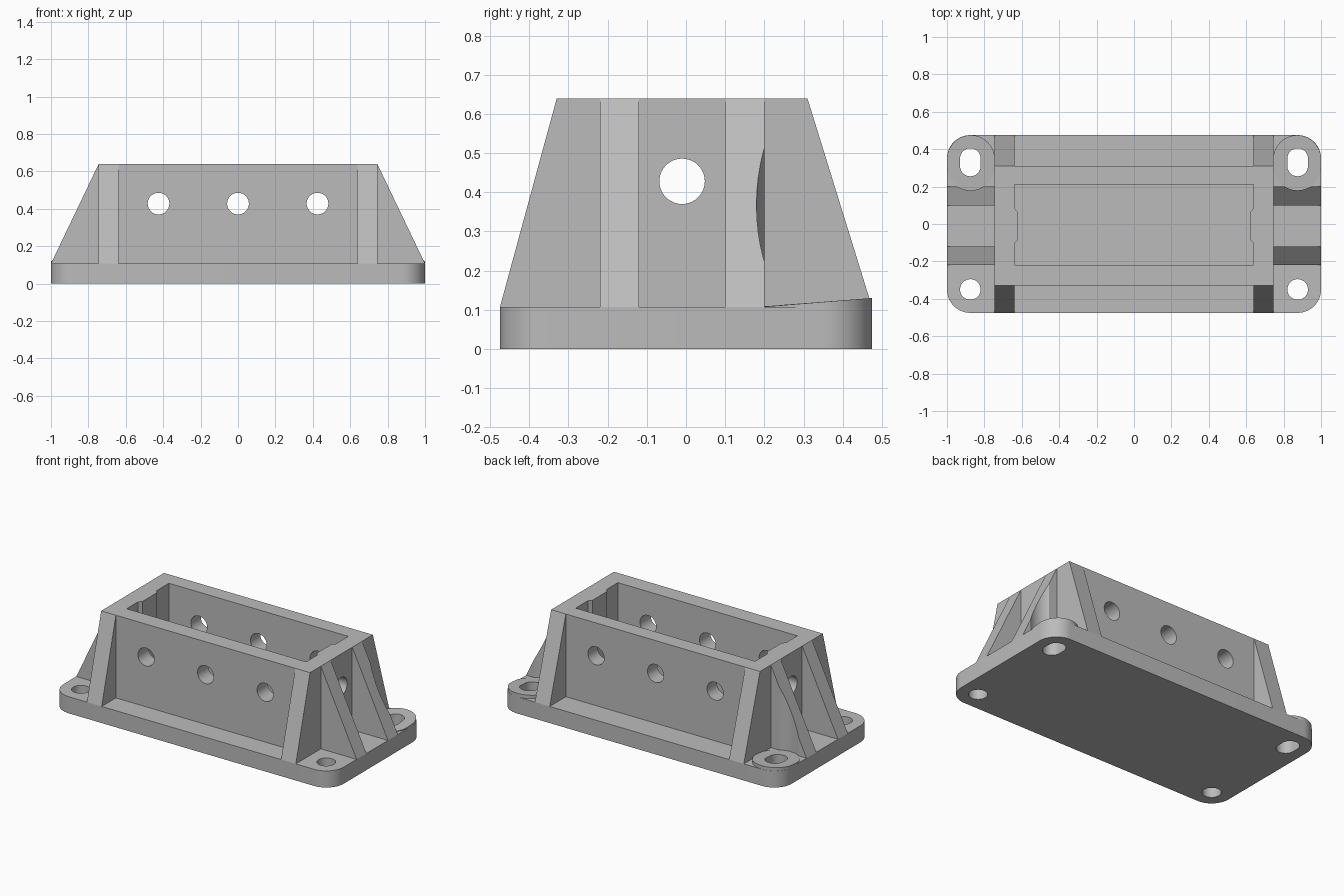
import bpy, bmesh, math
from mathutils import Vector

if "Cube" in bpy.data.objects:
    bpy.data.objects.remove(bpy.data.objects["Cube"], do_unlink=True)

grey = bpy.data.materials.new("matte grey")
grey.use_nodes = True
COLOUR = (0.5, 0.5, 0.5, 1)
grey.diffuse_color = COLOUR
grey.node_tree.nodes["Principled BSDF"].inputs["Base Color"].default_value = COLOUR

BASE_TOP, TOP = 0.107, 0.64
HALF_X, HALF_Y = 1.0, 0.475
END_X, FRONT_Y, BACK_Y = 0.745, -0.33, 0.31
MID_Y = (FRONT_Y + BACK_Y) / 2
HOLE_Z, HOLE_R = 0.428, 0.058


def prism(name, outline, lo, hi, axis="z"):
    """Extrude a 2D outline along an axis."""
    place = {"x": lambda a, b, h: (h, a, b),
             "y": lambda a, b, h: (a, h, b),
             "z": lambda a, b, h: (a, b, h)}[axis]
    bm = bmesh.new()
    face = bm.faces.new([bm.verts.new(place(a, b, lo)) for a, b in outline])
    grown = bmesh.ops.extrude_face_region(bm, geom=[face])["geom"]
    move = Vector(place(0, 0, hi - lo))
    bmesh.ops.translate(bm, vec=move, verts=[g for g in grown if isinstance(g, bmesh.types.BMVert)])
    bmesh.ops.recalc_face_normals(bm, faces=bm.faces)
    mesh = bpy.data.meshes.new(name)
    bm.to_mesh(mesh)
    bm.free()
    mesh.materials.append(grey)
    ob = bpy.data.objects.new(name, mesh)
    bpy.context.collection.objects.link(ob)
    return ob


def arc(cx, cy, r, start, end, steps=16):
    angles = [math.radians(start + (end - start) * i / steps) for i in range(steps + 1)]
    return [(cx + r * math.cos(t), cy + r * math.sin(t)) for t in angles]


def circle(cx, cy, r):
    return arc(cx, cy, r, 0, 360, 40)[:-1]


def slot(cx, y0, y1, r):
    return arc(cx, y1, r, 0, 180, 24) + arc(cx, y0, r, 180, 360, 24)


def activate(ob):
    bpy.ops.object.select_all(action="DESELECT")
    ob.select_set(True)
    bpy.context.view_layer.objects.active = ob


def cut(ob, *cutters):
    activate(ob)
    for cutter in cutters:
        mod = ob.modifiers.new("cut", "BOOLEAN")
        mod.operation, mod.solver, mod.object = "DIFFERENCE", "EXACT", cutter
        bpy.ops.object.modifier_apply(modifier=mod.name)
    for cutter in cutters:
        bpy.data.objects.remove(cutter, do_unlink=True)


parts = []

# Base plate with rounded corners
R = 0.125
outline = []
for sx, sy, a in ((1, 1, 0), (-1, 1, 90), (-1, -1, 180), (1, -1, 270)):
    outline += arc(sx * (HALF_X - R), sy * (HALF_Y - R), R, a, a + 90)
base = prism("base_plate", outline, 0, BASE_TOP)
parts.append(base)

# Open housing, with a thickened pad inside each end wall
housing = prism("housing", [(-END_X, FRONT_Y), (END_X, FRONT_Y), (END_X, BACK_Y), (-END_X, BACK_Y)],
                BASE_TOP, TOP)
half = [(0.64, -0.22), (0.64, MID_Y - 0.095), (0.622, MID_Y - 0.075),
        (0.622, MID_Y + 0.075), (0.64, MID_Y + 0.095), (0.64, 0.21)]
cavity = half + [(-x, y) for x, y in reversed(half)]
cut(housing,
    prism("cavity_cutter", cavity, 0, 1),
    *[prism("side_hole_cutter", circle(x, HOLE_Z, HOLE_R), -0.6, 0.6, "y") for x in (-0.425, 0, 0.425)],
    prism("end_hole_cutter", circle(MID_Y, HOLE_Z, HOLE_R), -1, 1, "x"))
parts.append(housing)

for side, s in (("left", 1), ("right", -1)):
    # Corner gussets on the long walls
    lo, hi = sorted((s * 0.64, s * END_X))
    for label, wall_y, edge_y in (("front", FRONT_Y, -HALF_Y), ("back", BACK_Y, HALF_Y)):
        tri = [(wall_y, BASE_TOP), (wall_y, TOP), (edge_y, BASE_TOP)]
        parts.append(prism(f"{label}_{side}_gusset", tri, lo, hi, "x"))

    # Sloping ribs on the end walls, the back one relieved for the fastener
    tri = [(s * END_X, BASE_TOP), (s * END_X, TOP), (s * HALF_X, BASE_TOP)]
    parts.append(prism(f"front_{side}_rib", tri, -0.22, -0.12, "y"))
    rib = prism(f"back_{side}_rib", tri, 0.1, 0.2, "y")
    cut(rib, prism("relief_cutter", slot(s * 0.875, 0.31, 0.35, 0.13), BASE_TOP + 0.001, 1))
    parts.append(rib)

    # Tilted raised pad around the back slot
    pad = prism(f"back_{side}_pad", slot(s * 0.872, 0.31, 0.347, 0.128), BASE_TOP, BASE_TOP + 0.001)
    for v in pad.data.vertices:
        if v.co.z > BASE_TOP + 0.0005:
            v.co.z += max(0, v.co.y - 0.2) * 0.08
    cut(pad, prism("pad_slot_cutter", slot(s * 0.875, 0.31, 0.35, 0.055), -1, 1))
    parts.append(pad)

    # Mounting holes through the plate
    cut(base, prism("slot_cutter", slot(s * 0.875, 0.31, 0.35, 0.055), -1, 1),
        prism("hole_cutter", circle(s * 0.875, -0.35, 0.055), -1, 1))

for ob in parts:
    activate(ob)
    bpy.ops.object.shade_smooth_by_angle(angle=math.radians(30))
